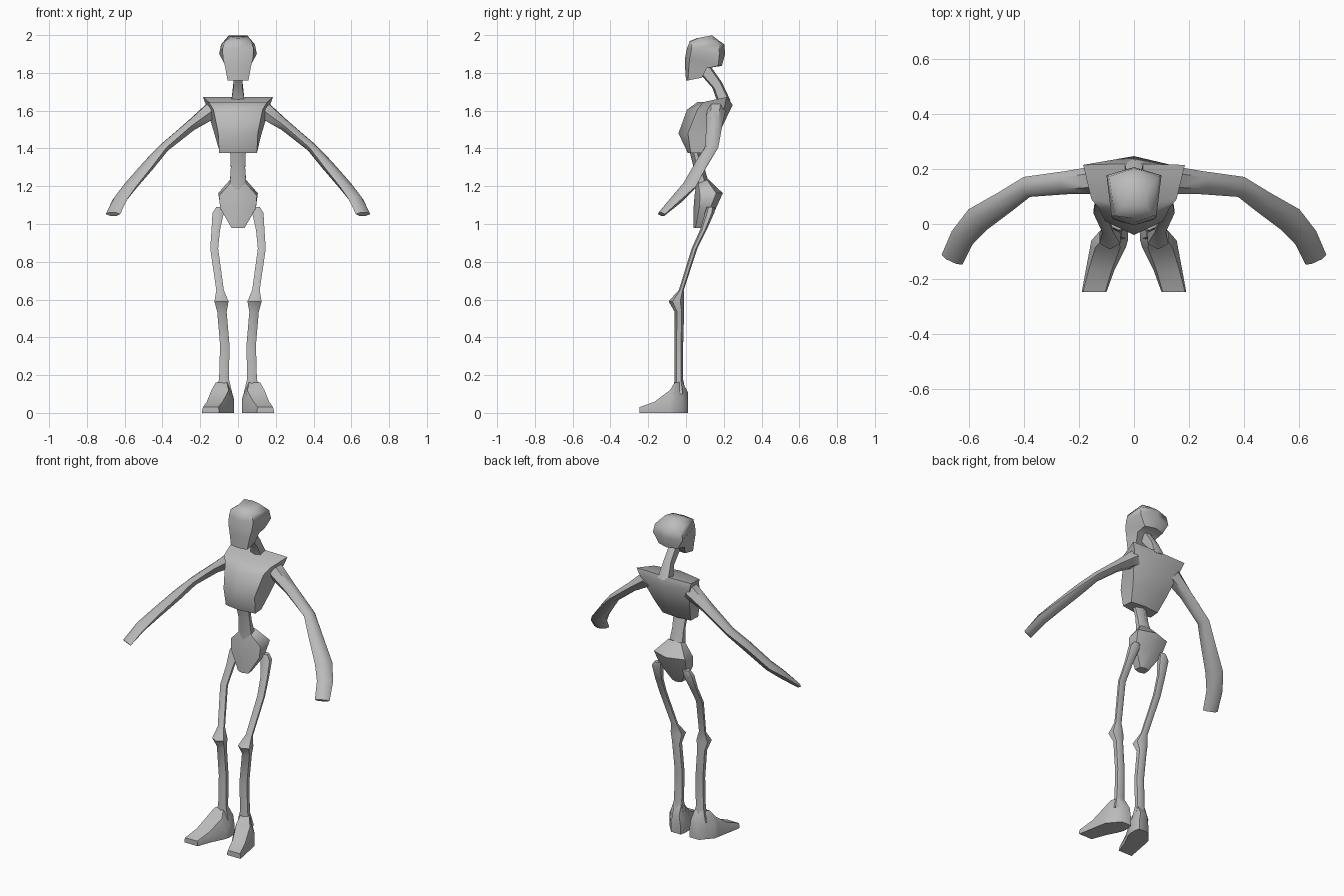
import bpy, bmesh, math
from mathutils import Vector

if "Cube" in bpy.data.objects:
    bpy.data.objects.remove(bpy.data.objects["Cube"])

bone = bpy.data.materials.new("bone_grey")
bone.diffuse_color = (0.5, 0.5, 0.5, 1)
bone.use_nodes = True
bone.node_tree.nodes["Principled BSDF"].inputs["Base Color"].default_value = bone.diffuse_color


def loft(name, rings, mirror=False, angle=55):
    """Skin a closed surface over equal-length rings of points."""
    bm = bmesh.new()
    loops = [[bm.verts.new(p) for p in r] for r in rings]
    n = len(loops[0])
    for a, b in zip(loops, loops[1:]):
        for i in range(n):
            j = (i + 1) % n
            bm.faces.new((a[i], a[j], b[j], b[i]))
    bm.faces.new(loops[0])
    bm.faces.new(loops[-1])
    bmesh.ops.recalc_face_normals(bm, faces=bm.faces)
    me = bpy.data.meshes.new(name)
    bm.to_mesh(me)
    bm.free()
    me.materials.append(bone)
    ob = bpy.data.objects.new(name, me)
    bpy.context.collection.objects.link(ob)
    bpy.context.view_layer.objects.active = ob
    ob.select_set(True)
    bpy.ops.object.shade_smooth_by_angle(angle=math.radians(angle))
    ob.select_set(False)
    if mirror:
        ob.modifiers.new("mirror", 'MIRROR').use_clip = False
    return ob


def body_ring(yf, zf, yb, zb, wf, wb, df=0.02, db=0.02):
    """Six-sided symmetric section: front ridge, two sides, back ridge."""
    return [(0, yf, zf), (wf, yf + df, zf), (wb, yb - db, zb),
            (0, yb, zb), (-wb, yb - db, zb), (-wf, yf + df, zf)]


def oval(x0, x1, y0, y1, z):
    """Six-sided level section filling the given bounds."""
    cx, cy, rx, ry = (x0 + x1) / 2, (y0 + y1) / 2, (x1 - x0) / 2, (y1 - y0) / 2
    return [(cx + rx * s, cy + ry * t, z) for s, t in
            ((0, -1), (1, -.5), (1, .5), (0, 1), (-1, .5), (-1, -.5))]


def tube(path):
    """Sections across a path of (x, y, z, half width, half thickness)."""
    pts = [Vector(p[:3]) for p in path]
    out = []
    for i, p in enumerate(path):
        d = (pts[min(i + 1, len(pts) - 1)] - pts[max(i - 1, 0)]).normalized()
        side = d.cross(Vector((0, 0, 1))).normalized()
        up = side.cross(d)
        out.append([pts[i] + side * p[3] * math.cos(a) + up * p[4] * math.sin(a)
                    for a in (k * math.pi / 3 for k in range(6))])
    return out


# Skull, from jaw to crown
loft("skull", [
    body_ring(0.0, 1.76, 0.085, 1.775, .055, .055, .01, .0),
    body_ring(-.005, 1.83, 0.11, 1.825, .068, .065, .02, .0),
    body_ring(-.005, 1.88, 0.19, 1.837, .08, .065, .025, .02),
    body_ring(0.005, 1.93, 0.207, 1.90, .082, .1, .025, .03),
    body_ring(0.02, 1.968, 0.203, 1.95, .07, .09, .01, .03),
    body_ring(0.06, 1.985, 0.14, 1.997, .045, .05, .005, .01)])

# Neck, leaning back into the shoulders
loft("neck", [
    body_ring(.07, 1.80, .12, 1.85, .022, .022, .01, .01),
    body_ring(.14, 1.72, .19, 1.75, .024, .024, .01, .01),
    body_ring(.165, 1.65, .235, 1.655, .035, .035, .01, .01)])

# Rib cage with wide shoulder corners
loft("rib_cage", [
    body_ring(.01, 1.375, .10, 1.375, .10, .095, .015, .01),
    body_ring(-.04, 1.48, .165, 1.46, .105, .12, .05, .03),
    body_ring(.005, 1.605, .247, 1.63, .13, .17, .055, .04),
    body_ring(.06, 1.645, .22, 1.672, .155, .185, .03, .005)], angle=50)

# Spine
loft("spine", [
    body_ring(.015, 1.40, .075, 1.40, .042, .042),
    body_ring(.04, 1.30, .10, 1.29, .038, .038),
    body_ring(.05, 1.17, .125, 1.20, .045, .045)])

# Pelvis
loft("pelvis", [
    body_ring(.04, .98, .10, .98, .035, .03, .01, .01),
    body_ring(.04, 1.085, .155, 1.075, .095, .09, .03, .03),
    body_ring(.045, 1.15, .195, 1.163, .10, .105, .03, .035),
    body_ring(.055, 1.215, .12, 1.235, .042, .042, .01, .01)])

# Arms and hands in one tapering limb
loft("arm", tube([
    (.14, .16, 1.60, .05, .05), (.25, .15, 1.52, .042, .032),
    (.39, .135, 1.405, .038, .025), (.47, .08, 1.315, .042, .028),
    (.57, .015, 1.20, .05, .026), (.625, -.05, 1.13, .045, .025),
    (.662, -.13, 1.052, .042, .013)]), mirror=True)

# Legs with hip knob and knee cap
loft("leg", [
    oval(.075, .115, .11, .15, 1.09), oval(.075, .135, .10, .15, 1.06),
    oval(.095, .14, .075, .11, .97), oval(.105, .147, .03, .06, .87),
    oval(.075, .115, -.038, -.012, .65), oval(.05, .125, -.092, -.01, .59),
    oval(.06, .11, -.06, -.01, .535), oval(.045, .095, -.062, -.015, .36),
    oval(.048, .10, -.06, -.016, .18), oval(.03, .12, -.07, .0, .10)], mirror=True)


# Feet, heel to splayed toe
def foot_ring(y, x0, x1, z, top):
    m, h = (x0 + x1) / 2, top * (x1 - x0) / 2
    return [(x0, y, 0), (x1, y, 0), (x1, y, z * .45), (m + h, y, z),
            (m - h, y, z), (x0, y, z * .45)]


loft("foot", [
    foot_ring(.01, .03, .095, .11, .7), foot_ring(-.02, .022, .12, .165, .5),
    foot_ring(-.06, .022, .155, .16, .45), foot_ring(-.085, .03, .16, .12, .7),
    foot_ring(-.165, .07, .175, .06, .8), foot_ring(-.247, .10, .19, .03, .9)],
    mirror=True)
